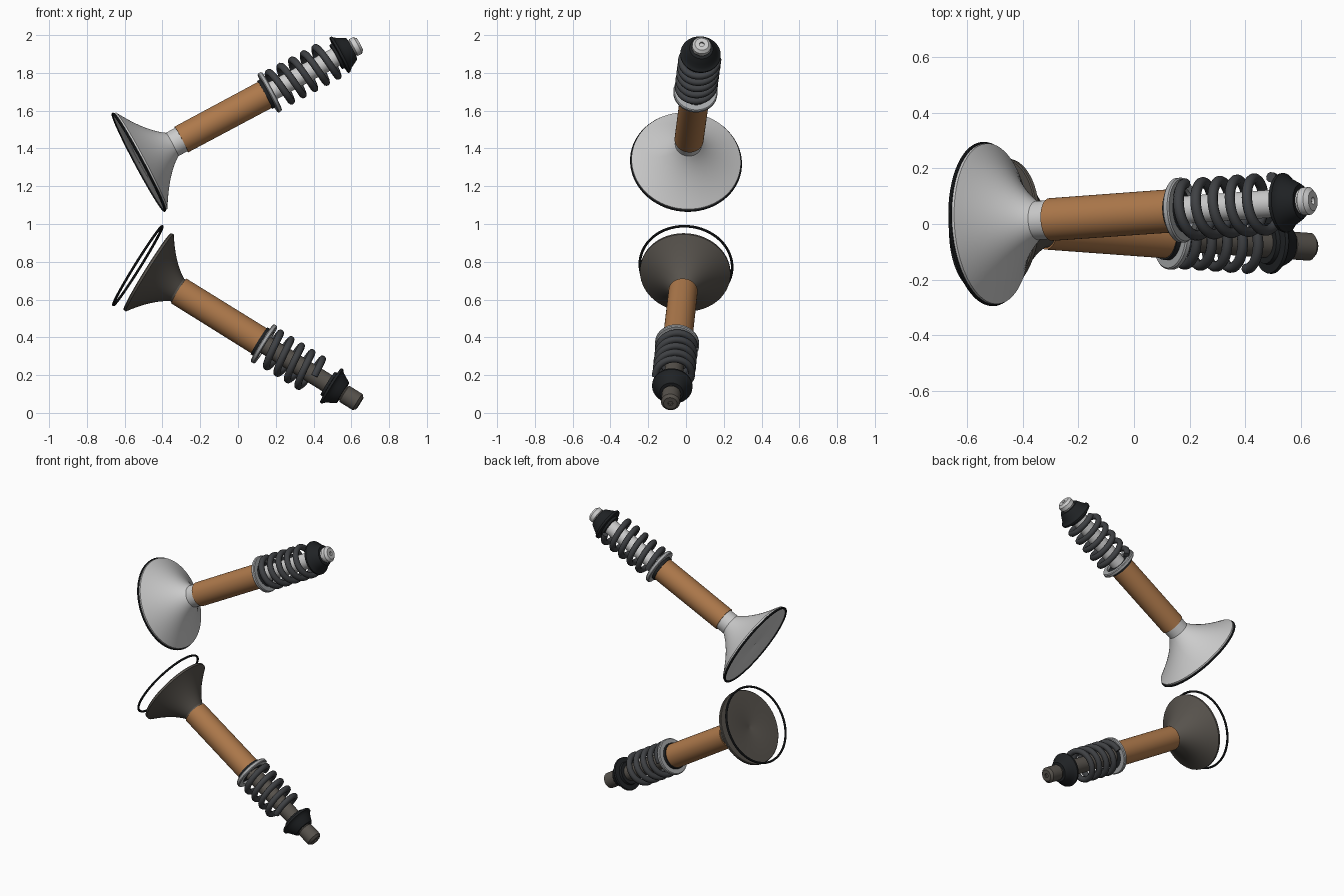
import bpy, math
from mathutils import Vector

if "Cube" in bpy.data.objects:
    bpy.data.objects.remove(bpy.data.objects["Cube"])


def mat(name, rgb):
    m = bpy.data.materials.new(name)
    m.diffuse_color = (*rgb, 1)
    m.use_nodes = True
    m.node_tree.nodes["Principled BSDF"].inputs["Base Color"].default_value = m.diffuse_color
    return m


BRONZE = mat("bronze", (0.42, 0.19, 0.07))
BLACK = mat("black", (0.014, 0.016, 0.018))
SPRING = mat("spring_steel", (0.05, 0.053, 0.058))
SEAT = mat("seat_grey", (0.38, 0.39, 0.4))
LIGHT = mat("polished_steel", (0.78, 0.78, 0.78))
SOOT = mat("sooty_steel", (0.095, 0.085, 0.073))


def place(ob, base, axis, m):
    ob.location = base
    ob.rotation_mode = 'QUATERNION'
    ob.rotation_quaternion = axis.to_track_quat('Z', 'Y')
    ob.data.materials.append(m)


def lathe(name, profile, base, axis, m, closed=False, n=64):
    """Revolve (radius, distance) points around the valve axis."""
    verts, faces, rings = [], [], []
    for r, d in profile:
        k = 1 if r == 0 else n
        rings.append([len(verts) + i for i in range(k)])
        verts += [(r * math.cos(math.tau * i / n), r * math.sin(math.tau * i / n), d) for i in range(k)]
    pairs = list(zip(rings, rings[1:])) + ([(rings[-1], rings[0])] if closed else [])
    for a, b in pairs:
        for i in range(n):
            f = [a[i % len(a)], a[(i + 1) % n % len(a)], b[(i + 1) % n % len(b)], b[i % len(b)]]
            faces.append(list(dict.fromkeys(f)))
    me = bpy.data.meshes.new(name)
    me.from_pydata(verts, [], faces)
    ob = bpy.data.objects.new(name, me)
    bpy.context.collection.objects.link(ob)
    place(ob, base, axis, m)
    bpy.context.view_layer.objects.active = ob
    ob.select_set(True)
    bpy.ops.object.shade_smooth_by_angle(angle=math.radians(30))
    ob.select_set(False)


def coil(name, d0, d1, turns, radius, wire, base, axis):
    """Helical wire around the valve axis."""
    cu = bpy.data.curves.new(name, 'CURVE')
    cu.dimensions = '3D'
    cu.bevel_depth = wire
    cu.bevel_resolution = 3
    cu.use_fill_caps = True
    n = int(turns * 40)
    sp = cu.splines.new('POLY')
    sp.points.add(n)
    for i, p in enumerate(sp.points):
        t = i / n
        a = math.tau * turns * t
        p.co = (radius * math.cos(a), radius * math.sin(a), d0 + (d1 - d0) * t, 1)
    sp.use_smooth = True
    ob = bpy.data.objects.new(name, cu)
    bpy.context.collection.objects.link(ob)
    place(ob, base, axis, SPRING)


def valve(name, base, tip, head_r, face_d, neck_d, ring_r, spring_end, turns, steel):
    base, tip = Vector(base), Vector(tip)
    axis = tip - base
    length = axis.length
    axis.normalize()

    # head, stem and tip in one turned body; the flare is slightly concave
    flare = []
    d0 = face_d + 0.016
    for i in range(13):
        t = i / 12
        r = 0.07 + (head_r - 0.07) * (0.55 * (1 - t) + 0.45 * (1 - t) ** 2)
        flare.append((r, d0 + (neck_d - d0) * t))
    body = [(0, face_d + 0.004), (0.012, face_d), (head_r - 0.004, face_d), (head_r, face_d + 0.004)]
    body += flare + [(0.07, 0.27), (0.05, 0.27), (0.05, 1.255), (0.043, 1.26), (0.043, 1.285), (0.05, 1.29)]
    body += [(0.05, length - 0.014), (0.036, length), (0.013, length), (0.013, length - 0.012), (0, length - 0.012)]
    lathe(name + "_body", body, base, axis, steel)

    # sealing ring at the face
    w = 0.007
    ring = [(ring_r + w * math.cos(a * math.tau / 10), w * math.sin(a * math.tau / 10)) for a in range(10)]
    lathe(name + "_seal_ring", ring, base, axis, BLACK, True)

    # guide sleeve
    lathe(name + "_guide", [(0.05, 0.255), (0.077, 0.255), (0.078, 0.76), (0.05, 0.76)], base, axis, BRONZE, True)
    # stem seal
    lathe(name + "_stem_seal", [(0.05, 0.757), (0.084, 0.757), (0.084, 0.785), (0.05, 0.792)], base, axis, BLACK, True)
    # spring seat washer
    lathe(name + "_spring_seat", [(0.082, 0.775), (0.112, 0.775), (0.117, 0.78), (0.117, 0.795),
                                  (0.112, 0.8), (0.082, 0.8)], base, axis, SEAT, True)
    # spring
    coil(name + "_spring", 0.815, spring_end, turns, 0.095, 0.019, base, axis)
    # stepped spring retainer
    lathe(name + "_retainer", [(0.05, 1.185), (0.072, 1.185), (0.075, 1.2), (0.105, 1.203), (0.107, 1.208),
                               (0.107, 1.216), (0.098, 1.222), (0.09, 1.232), (0.08, 1.25), (0.068, 1.272),
                               (0.062, 1.28), (0.045, 1.28)], base, axis, BLACK, True)


# upper intake valve and lower exhaust valve
valve("intake_valve", (-0.525, 0, 1.327), (0.645, 0.084, 1.952), 0.29, 0.0, 0.2, 0.29, 1.165, 5.0, LIGHT)
valve("exhaust_valve", (-0.53, 0, 0.78), (0.645, -0.083, 0.05), 0.24, 0.058, 0.245, 0.245, 1.11, 4.5, SOOT)
